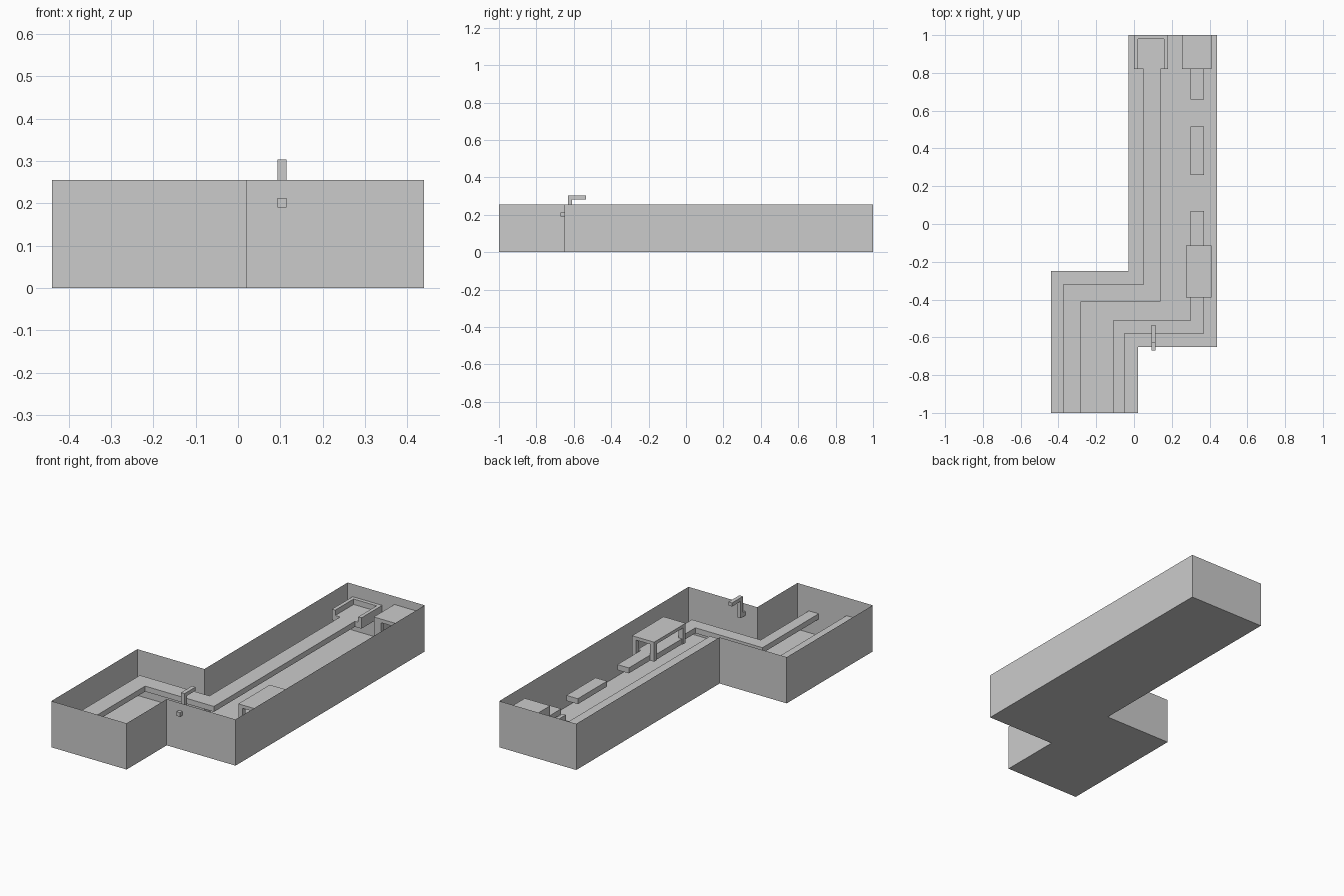
import bpy, bmesh

if "Cube" in bpy.data.objects:
    bpy.data.objects.remove(bpy.data.objects["Cube"])


def make_object(name, bm):
    mesh = bpy.data.meshes.new(name)
    bm.to_mesh(mesh)
    bm.free()
    obj = bpy.data.objects.new(name, mesh)
    bpy.context.collection.objects.link(obj)
    return obj


def prism(name, outline, z0, z1, open_top=False):
    """Extrude a counter-clockwise outline from z0 to z1."""
    bm = bmesh.new()
    low = [bm.verts.new((x, y, z0)) for x, y in outline]
    high = [bm.verts.new((x, y, z1)) for x, y in outline]
    n = len(outline)
    bm.faces.new(low[::-1])
    if not open_top:
        bm.faces.new(high)
    for i in range(n):
        j = (i + 1) % n
        bm.faces.new((low[i], low[j], high[j], high[i]))
    return make_object(name, bm)


def box(name, x0, x1, y0, y1, z0, z1):
    return prism(name, [(x0, y0), (x1, y0), (x1, y1), (x0, y1)], z0, z1)


# Room: floor and thin walls, open at the top
prism("room_shell", [(-.44, -1), (.02, -1), (.02, -.65), (.44, -.65),
                     (.44, 1), (-.03, 1), (-.03, -.25), (-.44, -.25)],
      0, .255, open_top=True)

# Wide upper walkway ending in a railed platform
prism("upper_walkway", [(-.375, -1), (-.28, -1), (-.28, -.41), (.14, -.41),
                        (.14, .82), (.18, .82), (.18, 1), (0, 1), (0, .82),
                        (.05, .82), (.05, -.32), (-.375, -.32)], .125, .155)
prism("upper_platform_railing", [(0, .82), (.02, .82), (.02, .98), (.16, .98),
                                 (.16, .82), (.18, .82), (.18, 1), (0, 1)],
      .155, .185)

# Narrow lower walkway, widening under the shelter
LOW, TOP = .09, .12
prism("lower_walkway", [(-.11, -1), (-.05, -1), (-.05, -.58), (.37, -.58),
                        (.37, -.37), (.39, -.37), (.39, -.135), (.37, -.135),
                        (.37, .07), (.30, .07), (.30, -.135), (.28, -.135),
                        (.28, -.37), (.30, -.37), (.30, -.51), (-.11, -.51)],
      LOW, TOP)
for i, (y0, y1) in enumerate([(.26, .515), (.66, .82)]):
    box(f"lower_walkway_piece_{i + 1}", .30, .37, y0, y1, LOW, TOP)

# Shelter over the lower walkway: four posts and a roof
box("shelter_roof", .275, .41, -.39, -.115, .18, .198)
for i, x in enumerate((.275, .385)):
    for j, y in enumerate((-.39, -.14)):
        box(f"shelter_post_{i}{j}", x, x + .025, y, y + .025, LOW, .18)

# End chamber with a doorway for the lower walkway
prism("chamber_walls", [(.255, .82), (.30, .82), (.30, .84), (.275, .84),
                        (.275, .98), (.39, .98), (.39, .84), (.37, .84),
                        (.37, .82), (.41, .82), (.41, 1), (.255, 1)], TOP, .19)
box("chamber_floor", .255, .41, .82, 1, LOW, TOP)
box("chamber_roof", .255, .41, .82, 1, .19, .21)

# Bracket hooked through the front wall
X = (.093, .115)
box("bracket_foot", *X, -.67, -.61, .19, .213)
box("bracket_post", *X, -.63, -.61, .213, .283)
box("bracket_arm", *X, -.63, -.535, .283, .303)
